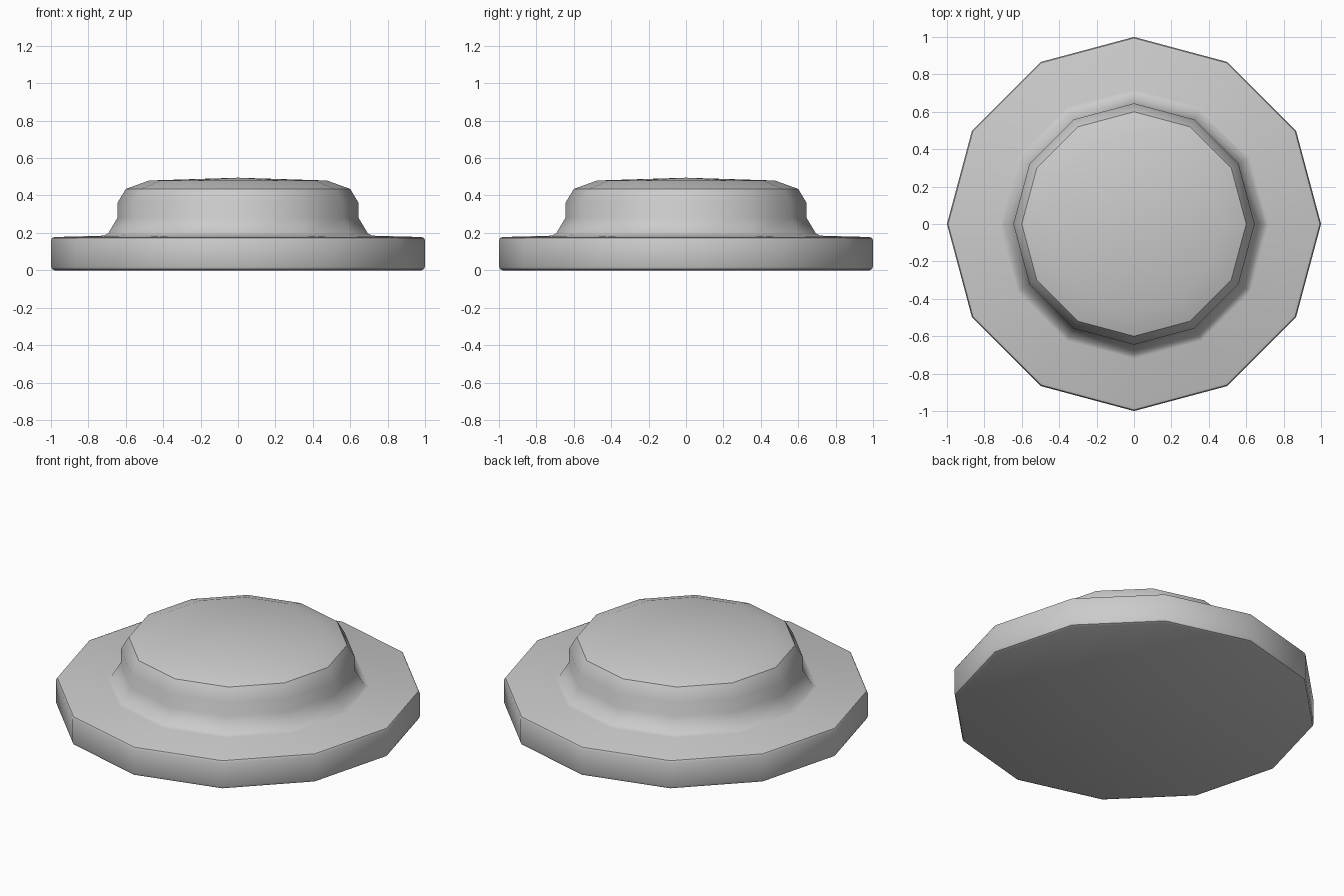
import bpy, bmesh
from math import cos, sin, pi, radians

if "Cube" in bpy.data.objects:
    bpy.data.objects.remove(bpy.data.objects["Cube"])

SIDES = 12


def lathe(name, profile, apex_z):
    """Turn a (radius, z) profile around z; flat cap below, fan to a point on top."""
    bm = bmesh.new()
    rings = [[bm.verts.new((r * cos(2 * pi * k / SIDES), r * sin(2 * pi * k / SIDES), z))
              for k in range(SIDES)] for r, z in profile]
    for lower, upper in zip(rings, rings[1:]):
        for k in range(SIDES):
            n = (k + 1) % SIDES
            bm.faces.new((lower[k], lower[n], upper[n], upper[k]))
    bm.faces.new(rings[0][::-1])
    apex = bm.verts.new((0, 0, apex_z))
    for k in range(SIDES):
        bm.faces.new((rings[-1][k], rings[-1][(k + 1) % SIDES], apex))
    bmesh.ops.recalc_face_normals(bm, faces=bm.faces)
    mesh = bpy.data.meshes.new(name)
    bm.to_mesh(mesh)
    bm.free()
    obj = bpy.data.objects.new(name, mesh)
    bpy.context.collection.objects.link(obj)
    bpy.context.view_layer.objects.active = obj
    obj.select_set(True)
    bpy.ops.object.shade_smooth_by_angle(angle=radians(38))
    obj.select_set(False)
    return obj


# One continuous turned body: bevelled flange, fillet, neck, chamfer, shallow dome
flange = [(0.98, 0.0), (0.994, 0.006), (1.0, 0.02), (1.0, 0.16), (0.994, 0.173), (0.98, 0.178)]
neck = [(0.72, 0.185), (0.695, 0.196), (0.645, 0.28), (0.645, 0.36)]
dome = [(0.60, 0.435), (0.475, 0.48)]
lathe("flanged_knob", flange + neck + dome, 0.495)
